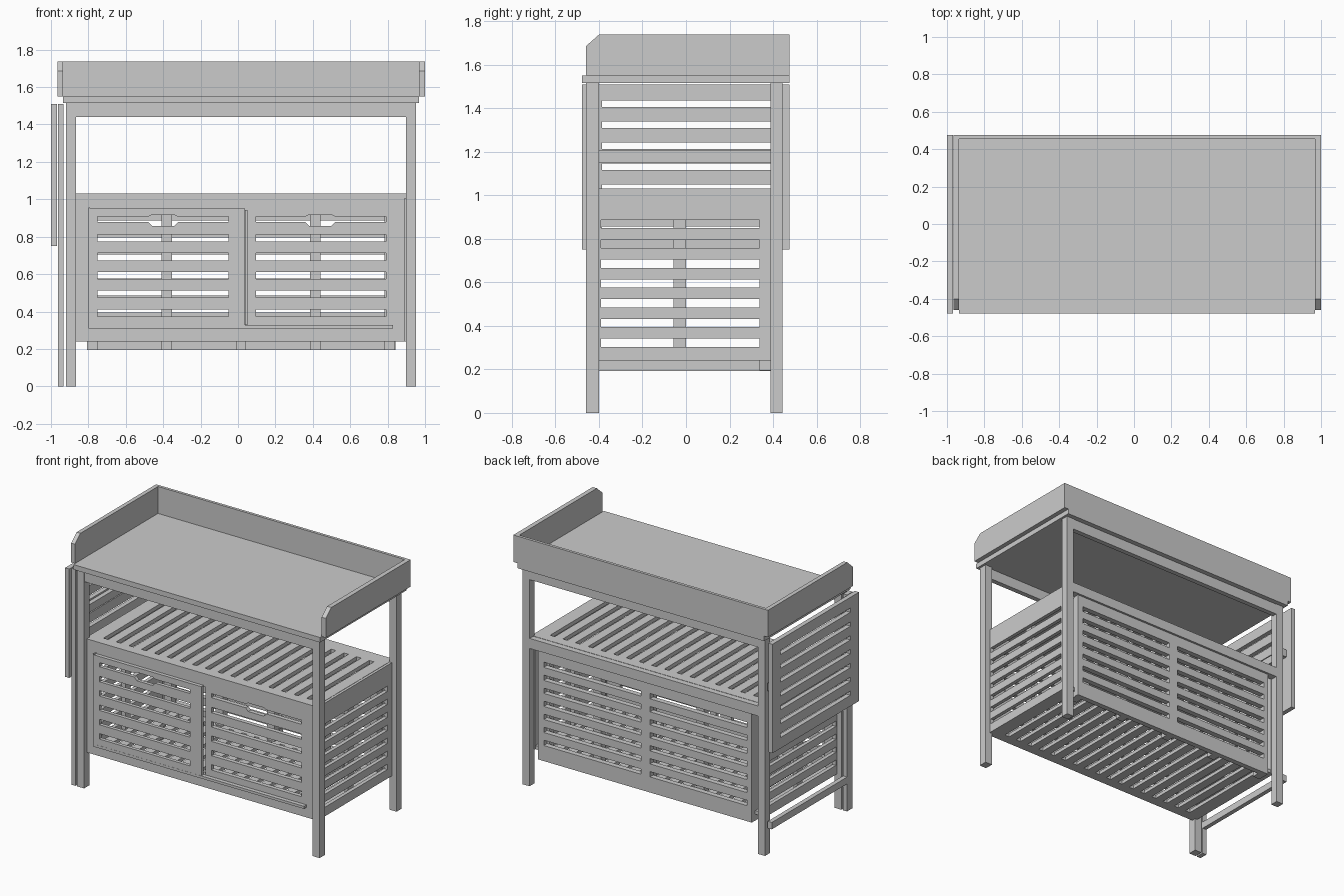
import bpy, bmesh

if "Cube" in bpy.data.objects:
    bpy.data.objects.remove(bpy.data.objects["Cube"])

CX = 0.016  # centre line of the cabinet body


def box(name, x0, x1, y0, y1, z0, z1):
    bm = bmesh.new()
    bmesh.ops.create_cube(bm, size=1)
    for v in bm.verts:
        v.co = ((x0 + x1) / 2 + v.co.x * (x1 - x0),
                (y0 + y1) / 2 + v.co.y * (y1 - y0),
                (z0 + z1) / 2 + v.co.z * (z1 - z0))
    me = bpy.data.meshes.new(name)
    bm.to_mesh(me)
    bm.free()
    ob = bpy.data.objects.new(name, me)
    bpy.context.collection.objects.link(ob)
    return ob


def rect(u0, u1, v0, v1):
    return [(u0, v0), (u1, v0), (u1, v1), (u0, v1)]


def plate(name, axes, outline, holes, w0, w1):
    """Flat plate with holes; axes gives where u, v and thickness go."""
    cu = bpy.data.curves.new(name, 'CURVE')
    cu.dimensions = '2D'
    cu.fill_mode = 'BOTH'
    cu.extrude = (w1 - w0) / 2
    for pts in [outline] + holes:
        sp = cu.splines.new('POLY')
        sp.points.add(len(pts) - 1)
        for p, (u, v) in zip(sp.points, pts):
            p.co = (u, v, 0, 1)
        sp.use_cyclic_u = True
    tmp = bpy.data.objects.new(name + "_curve", cu)
    bpy.context.collection.objects.link(tmp)
    bpy.context.view_layer.update()
    me = bpy.data.meshes.new_from_object(tmp.evaluated_get(bpy.context.evaluated_depsgraph_get()))
    bpy.data.objects.remove(tmp)
    bm = bmesh.new()
    bm.from_mesh(me)
    bmesh.ops.remove_doubles(bm, verts=bm.verts, dist=1e-4)
    for v in bm.verts:
        uvw = (v.co.x, v.co.y, v.co.z + (w0 + w1) / 2)
        for i, a in enumerate(axes):
            v.co['xyz'.index(a)] = uvw[i]
    bmesh.ops.recalc_face_normals(bm, faces=bm.faces)
    for f in bm.faces:
        f.smooth = False
    bm.to_mesh(me)
    bm.free()
    me.name = name
    ob = bpy.data.objects.new(name, me)
    bpy.context.collection.objects.link(ob)
    return ob


def rows(u0, u1, centres, h):
    return [rect(u0, u1, c - h / 2, c + h / 2) for c in centres]


# Tray top
box("table_top", -0.936, 0.968, -0.478, 0.475, 1.515, 1.55)
box("tray_back", -0.936, 0.968, 0.455, 0.475, 1.55, 1.738)
side = [(-0.46, 1.55), (0.475, 1.55), (0.475, 1.738), (-0.40, 1.738), (-0.46, 1.685)]
plate("tray_side_left", "yzx", side, [], -0.965, -0.936)
plate("tray_side_right", "yzx", side, [], 0.968, 1.0)

# Legs and top aprons
for sx, (x0, x1) in (("left", (-0.92, -0.866)), ("right", (0.898, 0.952))):
    box("front_leg_" + sx, x0, x1, -0.46, -0.40, 0, 1.515)
    box("back_leg_" + sx, x0, x1, 0.388, 0.443, 0, 1.515)
box("front_apron", -0.866, 0.898, -0.455, -0.42, 1.44, 1.515)
box("back_apron", -0.866, 0.898, 0.405, 0.44, 1.44, 1.515)

# Slatted shelf and floor
slots = [rect(CX + i * 0.098 - 0.018, CX + i * 0.098 + 0.018, -0.36, 0.33) for i in range(-8, 9)]
plate("shelf", "xyz", rect(-0.866, 0.898, -0.43, 0.40), slots, 1.005, 1.032)
plate("floor", "xyz", rect(-0.86, 0.89, -0.43, 0.388), slots, 0.24, 0.265)

# Front panel: open behind the sliding door, slotted on the right
door_rows = [0.893 - 0.1 * i for i in range(6)]


def door_holes(u0, u1, c):
    z = door_rows[0]
    grip = [(u0, z - .014), (c - .08, z - .014), (c - .06, z - .035), (c + .06, z - .035),
            (c + .08, z - .014), (u1, z - .014), (u1, z + .014), (c + .08, z + .014),
            (c + .06, z + .024), (c - .06, z + .024), (c - .08, z + .014), (u0, z + .014)]
    return [grip] + rows(u0, u1, door_rows[1:], 0.038)


plate("front_panel", "xzy", rect(-0.866, 0.89, 0.24, 1.03),
      [rect(-0.79, 0.05, 0.33, 0.94)] + door_holes(0.096, 0.79, 0.44), -0.43, -0.40)
plate("sliding_door", "xzy", rect(-0.79, 0.037, 0.328, 0.95),
      door_holes(-0.75, -0.05, -0.40), -0.457, -0.432)
box("door_track", -0.80, 0.83, -0.458, -0.43, 0.31, 0.328)
box("door_stop", -0.80, -0.79, -0.458, -0.43, 0.328, 0.955)

# Back panel with studs and rail
wall_rows = [0.867 - 0.0908 * i for i in range(7)]
plate("back_panel", "xzy", rect(-0.805, 0.843, 0.195, 0.96),
      rows(-0.77, -0.02, wall_rows, 0.037) + rows(0.05, 0.80, wall_rows, 0.037), 0.388, 0.425)
box("back_rail", -0.866, 0.898, 0.388, 0.44, 0.96, 1.03)
for i in range(5):
    x = CX + (i - 2) * 0.397
    box("back_stud_%d" % (i + 1), x - 0.028, x + 0.028, 0.337, 0.388, 0.195, 0.96)

# Slatted cabinet sides with inner studs
for sx, s in (("left", -1), ("right", 1)):
    a, b = sorted((CX + s * 0.874, CX + s * 0.90))
    plate("side_panel_" + sx, "yzx", rect(-0.405, 0.392, 0.24, 1.03),
          rows(-0.39, 0.337, wall_rows, 0.037), a, b)
    a, b = sorted((CX + s * 0.845, CX + s * 0.874))
    box("side_stud_" + sx, a, b, -0.057, 0.0, 0.265, 1.005)

# Folding side flap with its swing-out support gate
plate("side_flap", "yzx", rect(-0.478, 0.475, 0.75, 1.51),
      rows(-0.385, 0.388, [1.42 - 0.0965 * i for i in range(7)], 0.03), -1.0, -0.968)
box("gate_leg", -0.963, -0.932, -0.46, -0.40, 0, 1.51)
for n, z0, z1 in (("lower", 0.192, 0.24), ("upper", 1.15, 1.205)):
    box("gate_rail_" + n, -0.963, -0.932, -0.40, 0.43, z0, z1)
